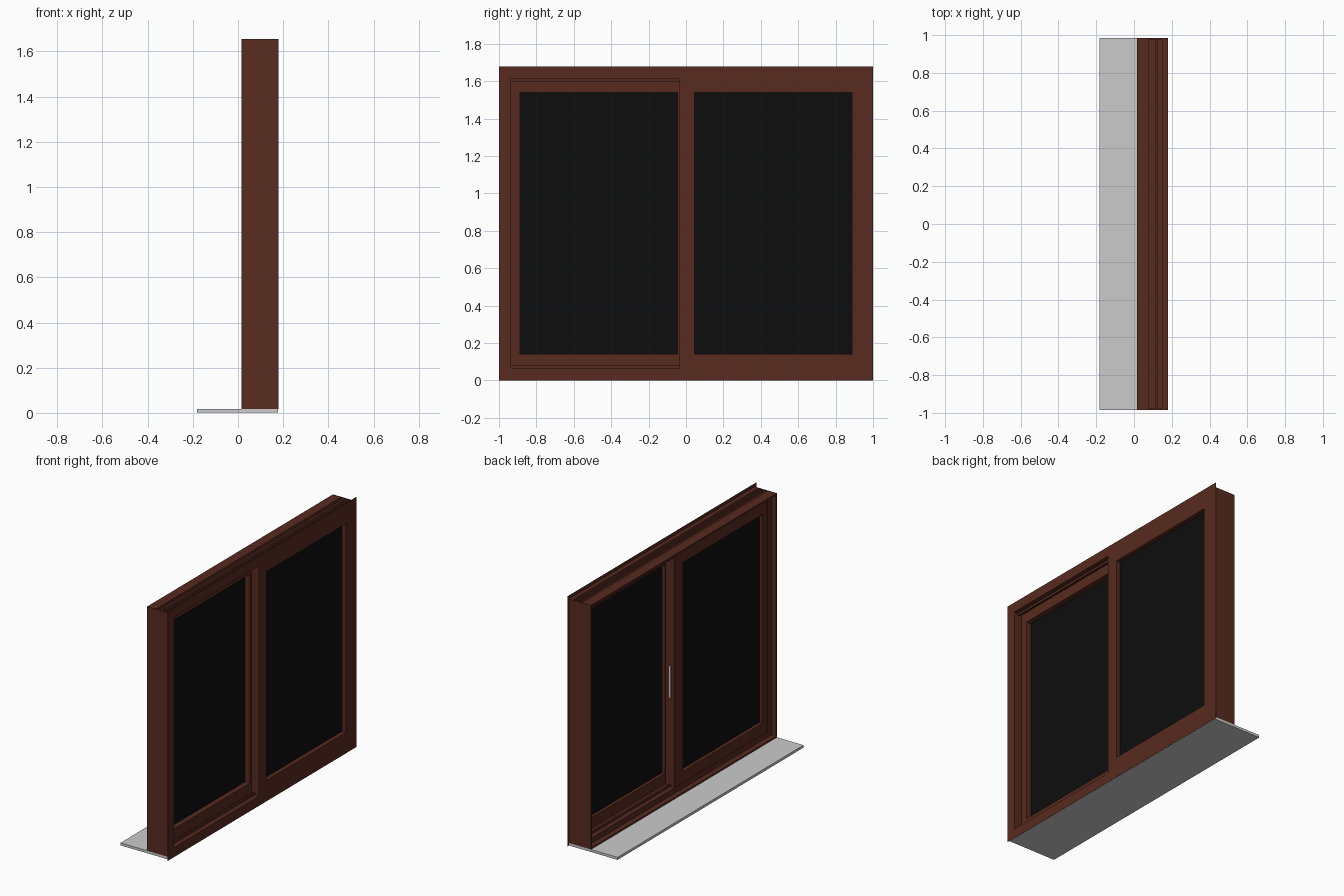
import bpy, bmesh

if "Cube" in bpy.data.objects:
    bpy.data.objects.remove(bpy.data.objects["Cube"])


def material(name, rgb):
    m = bpy.data.materials.new(name)
    m.diffuse_color = (*rgb, 1)
    m.use_nodes = True
    m.node_tree.nodes["Principled BSDF"].inputs["Base Color"].default_value = m.diffuse_color
    return m


BROWN = material("brown_paint", (0.095, 0.0235, 0.0135))
DARK = material("dark_glass", (0.004, 0.004, 0.004))


def finish(name, bm, mat):
    bmesh.ops.recalc_face_normals(bm, faces=bm.faces)
    me = bpy.data.meshes.new(name)
    bm.to_mesh(me)
    bm.free()
    ob = bpy.data.objects.new(name, me)
    bpy.context.collection.objects.link(ob)
    if mat:
        me.materials.append(mat)
    return ob


def box(name, x, y, z, mat=BROWN):
    bm = bmesh.new()
    bmesh.ops.create_cube(bm, size=1)
    for v in bm.verts:
        v.co = [(r[0] + r[1]) / 2 + c * (r[1] - r[0]) for r, c in zip((x, y, z), v.co)]
    return finish(name, bm, mat)


def extrude(name, pts, place, a, b, mat=BROWN):
    """Extrude a closed 2D profile from a to b; place maps (u, v, w) to xyz."""
    bm = bmesh.new()
    lo, hi = ([bm.verts.new(place(u, v, w)) for u, v in pts] for w in (a, b))
    bm.faces.new(lo)
    bm.faces.new(hi)
    for i in range(len(pts)):
        j = (i + 1) % len(pts)
        bm.faces.new((lo[i], lo[j], hi[j], hi[i]))
    return finish(name, bm, mat)


def ring(name, x, outer, inner, mat=BROWN):
    """Flat frame in the y-z plane; rectangles are (y0, y1, z0, z1)."""
    bm = bmesh.new()

    def loop(r, xx):
        y0, y1, z0, z1 = r
        return [bm.verts.new((xx, *p)) for p in ((y0, z0), (y1, z0), (y1, z1), (y0, z1))]

    loops = [loop(outer, x[0]), loop(outer, x[1]), loop(inner, x[1]), loop(inner, x[0])]
    for a, b in zip(loops, loops[1:] + loops[:1]):
        for i in range(4):
            j = (i + 1) % 4
            bm.faces.new((a[i], a[j], b[j], b[i]))
    return finish(name, bm, mat)


# Outer frame, rebated on the inside face: jambs, sill member, grooved head
XI, XO, XR = 0.015, 0.179, 0.05
for s, tag in ((-1, "left"), (1, "right")):
    prof = [(XI, 0.985), (XO, 0.985), (XO, 0.935), (XR, 0.935), (XR, 0.977), (XI, 0.977)]
    extrude("jamb_" + tag, prof, lambda u, v, w: (u, s * v, w), 0.018, 1.61)
    box("jamb_cap_" + tag, (XI, XO), sorted((s * 0.977, s * 0.985)), (1.61, 1.655))


def along_y(u, v, w):
    return (u, w, v)


sill = [(XI, 0.018), (XO, 0.018), (XO, 0.065), (XR, 0.065), (XR, 0.028), (XI, 0.028)]
extrude("frame_sill", sill, along_y, -0.977, 0.977)
head = [(XI, 1.645), (XR, 1.645), (XR, 1.61), (XO, 1.61), (XO, 1.655)]
for a, b in ((0.15, 0.125), (0.115, 0.08)):
    head += [(a, 1.655), (a, 1.635), (b, 1.635), (b, 1.655)]
head.append((XI, 1.655))
extrude("frame_head", head, along_y, -0.977, 0.977)

# Thin outside flange around both openings
ring("outer_flange", (0.179, 0.18), (-1, 1, 0, 1.677), (-0.935, 0.935, 0.065, 1.61))

# Track ribs on sill and head
for x, y0, y1, tag in ((0.145, -0.935, -0.035, "outer"), (0.085, 0.045, 0.935, "inner")):
    box("lower_track_" + tag, (x - 0.005, x + 0.005), (y0, y1), (0.065, 0.08))
    box("upper_track_" + tag, (x - 0.005, x + 0.005), (y0, y1), (1.595, 1.61))

# Sliding sash (inside) and fixed sash (flush outside)
ring("sliding_sash", (0.052, 0.12), (-0.935, 0.045, 0.066, 1.609), (-0.887, -0.045, 0.14, 1.54))
box("sliding_glass", (0.075, 0.085), (-0.887, -0.045), (0.14, 1.54), DARK)
ring("fixed_sash", (0.125, 0.18), (-0.035, 0.935, 0.065, 1.61), (0.045, 0.887, 0.14, 1.54))
box("fixed_glass", (0.145, 0.151), (0.045, 0.887), (0.14, 1.54), DARK)

# Pull handle on the meeting stile edge
box("pull_handle", (0.08, 0.091), (0.045, 0.05), (0.66, 0.87), None)

# Grey window board
box("window_board", (-0.182, 0.177), (-0.985, 0.985), (0.001, 0.018), None)
